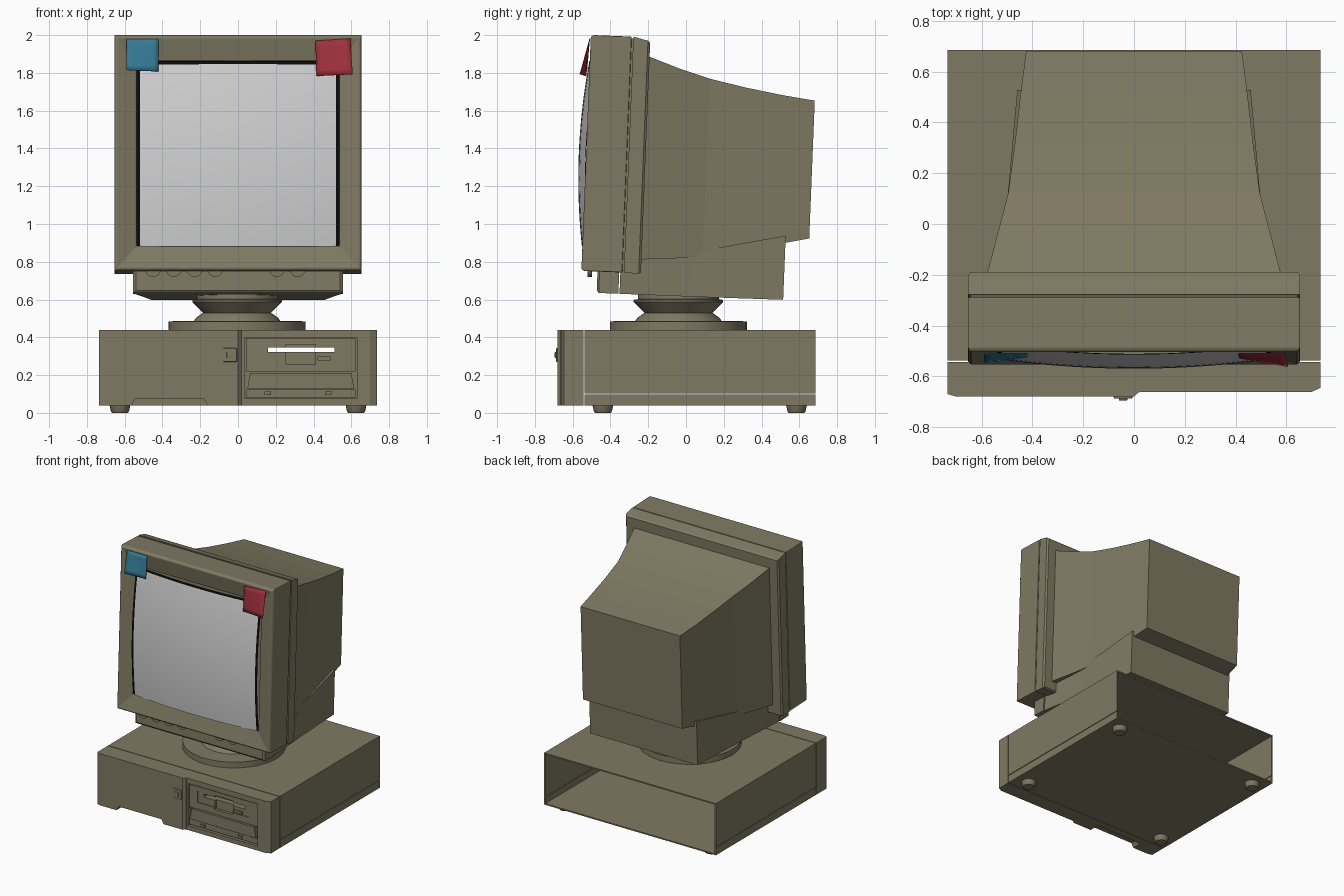
import bpy, bmesh, math
from mathutils import Matrix, Vector

cube = bpy.data.objects.get("Cube")
if cube:
    bpy.data.objects.remove(cube)


def material(name, rgb):
    m = bpy.data.materials.new(name)
    m.use_nodes = True
    m.diffuse_color = (*rgb, 1)
    m.node_tree.nodes["Principled BSDF"].inputs["Base Color"].default_value = (*rgb, 1)
    return m


BEIGE = material("beige plastic", (0.216, 0.195, 0.125))
GLASS = material("grey screen glass", (0.64, 0.64, 0.64))
BLACK = material("black screen border", (0.003, 0.003, 0.003))
TEAL = material("teal paper", (0.035, 0.2, 0.31))
RED = material("red paper", (0.34, 0.03, 0.045))

# The display leans back slightly around its middle
PIVOT = Vector((0, 0, 1.375))
TILT = Matrix.Translation(PIVOT) @ Matrix.Rotation(-0.04, 4, 'X') @ Matrix.Translation(-PIVOT)


def finish(name, bm, mats=(BEIGE,), tilt=False, bevel=0, smooth=False):
    bmesh.ops.recalc_face_normals(bm, faces=bm.faces)
    if tilt:
        bm.transform(TILT)
    me = bpy.data.meshes.new(name)
    bm.to_mesh(me)
    bm.free()
    ob = bpy.data.objects.new(name, me)
    bpy.context.collection.objects.link(ob)
    for m in mats:
        me.materials.append(m)
    if bevel:
        mod = ob.modifiers.new("soft edges", 'BEVEL')
        mod.width, mod.segments, mod.limit_method = bevel, 2, 'ANGLE'
    if smooth:
        bpy.ops.object.select_all(action='DESELECT')
        ob.select_set(True)
        bpy.context.view_layer.objects.active = ob
        bpy.ops.object.shade_smooth_by_angle(angle=math.radians(30))
    return ob


def box(name, x, y, z, **kw):
    bm = bmesh.new()
    bmesh.ops.create_cube(bm, size=1)
    for v in bm.verts:
        v.co = [lo + (c + 0.5) * (hi - lo) for c, (lo, hi) in zip(v.co, (x, y, z))]
    return finish(name, bm, **kw)


def loft(name, rings, **kw):
    """Skin rectangles given as (y, half width, bottom, top)."""
    bm = bmesh.new()
    loops = [[bm.verts.new(p) for p in ((-w, y, a), (w, y, a), (w, y, b), (-w, y, b))]
             for y, w, a, b in rings]
    for p, q in zip(loops, loops[1:]):
        for i in range(4):
            j = (i + 1) % 4
            bm.faces.new((p[i], p[j], q[j], q[i]))
    bm.faces.new(loops[0])
    bm.faces.new(loops[-1])
    return finish(name, bm, **kw)


def prism(name, points, lo, hi, axis, **kw):
    """Extrude a profile along z (x, y points) or y (x, z points)."""
    bm = bmesh.new()
    place = (lambda p, d: (*p, d)) if axis == 'z' else (lambda p, d: (p[0], d, p[1]))
    face = bm.faces.new([bm.verts.new(place(p, lo)) for p in points])
    new = bmesh.ops.extrude_face_region(bm, geom=[face])["geom"]
    move = Vector(place((0, 0), hi - lo))
    bmesh.ops.translate(bm, vec=move, verts=[g for g in new if isinstance(g, bmesh.types.BMVert)])
    return finish(name, bm, **kw)


def lathe(name, profile, x, y, **kw):
    bm = bmesh.new()
    n = 40
    loops = [[bm.verts.new((x + r * math.cos(2 * math.pi * i / n),
                            y + r * math.sin(2 * math.pi * i / n), z)) for i in range(n)]
             for r, z in profile]
    for p, q in zip(loops, loops[1:]):
        for i in range(n):
            j = (i + 1) % n
            bm.faces.new((p[i], p[j], q[j], q[i]))
    bm.faces.new(loops[0])
    bm.faces.new(loops[-1])
    return finish(name, bm, smooth=True, **kw)


def cut(ob, *cutters):
    """Subtract the cutters, bake the result and drop them."""
    for c in cutters:
        mod = ob.modifiers.new("cut", 'BOOLEAN')
        mod.object, mod.operation, mod.solver = c, 'DIFFERENCE', 'EXACT'
    bpy.context.view_layer.update()
    baked = bpy.data.meshes.new_from_object(ob.evaluated_get(bpy.context.evaluated_depsgraph_get()))
    ob.modifiers.clear()
    ob.data = baked
    for c in cutters:
        bpy.data.objects.remove(c)


# Case: sheet cover over a tray, open at the back
W, T = 0.735, 0.01
DEPTH = (-0.538, 0.685)
box("case_top", (-W, W), DEPTH, (0.43, 0.44))
box("case_bottom", (-W, W), DEPTH, (0.04, 0.05))
for side, s in (("left", 1), ("right", -1)):
    wall = sorted((s * W, s * (W - T)))
    box(f"case_{side}_wall", wall, DEPTH, (0.103, 0.43))
    box(f"tray_{side}_wall", wall, DEPTH, (0.05, 0.098))
    for end, y in (("front", -0.44), ("back", 0.585)):
        lathe(f"{end}_{side}_foot", [(0.042, 0), (0.048, 0.008), (0.056, 0.045)], s * 0.625, y)

# Front panel with a foot notch, drive bay and through slot
panel = prism("front_panel", [(-W, -0.543), (-W, -0.67), (-0.7, -0.68), (0, -0.68), (0.02, -0.662),
                              (0.7, -0.662), (W, -0.645), (W, -0.543)], 0.04, 0.44, 'z')
SLOT = ((0.16, 0.51), (-1, -0.4), (0.322, 0.345))
cut(panel,
    prism("notch", [(-0.57, 0.03), (-0.545, 0.073), (-0.18, 0.073), (-0.155, 0.03)], -1, -0.6, 'y'),
    box("bay", (0.035, 0.63), (-1, -0.625), (0.075, 0.4)),
    box("slot", *SLOT))
box("panel_seam", (0.019, 0.022), (-0.664, -0.6), (0.045, 0.435))

# Floppy drive face, flap below it and small controls
drive = box("drive_face", (0.042, 0.622), (-0.652, -0.62), (0.218, 0.393))
cut(drive, box("slot", *SLOT),
    box("slot_bevel", (0.11, 0.54), (-1, -0.645), (0.27, 0.36)),
    box("finger_recess", (0.255, 0.41), (-1, -0.63), (0.255, 0.362)))
box("eject_button", (0.42, 0.49), (-0.657, -0.63), (0.278, 0.298))
prism("lower_flap", [(0.05, 0.13), (0.615, 0.13), (0.6, 0.212), (0.065, 0.212)], -0.66, -0.62, 'y')
box("lower_strip", (0.042, 0.622), (-0.65, -0.62), (0.082, 0.124))
for name, x in (("drive_light", 0.14), ("drive_button", 0.46)):
    box(name, (x, x + 0.035), (-0.658, -0.64), (0.095, 0.112))

# Power switch
box("power_surround", (-0.08, -0.006), (-0.688, -0.67), (0.27, 0.343), bevel=0.004)
box("power_button", (-0.06, -0.026), (-0.695, -0.68), (0.29, 0.323), bevel=0.003)

# Swivel stand
lathe("swivel_stand", [(0.362, 0.44), (0.362, 0.485), (0.23, 0.486), (0.215, 0.505), (0.18, 0.53),
                       (0.185, 0.535), (0.237, 0.588), (0.237, 0.598), (0.215, 0.602),
                       (0.215, 0.645)], -0.005, -0.04)

# Monitor skirt, front and rear parts
loft("skirt_front", [(-0.443, 0.54, 0.63, 0.8), (-0.432, 0.555, 0.617, 0.8),
                     (-0.328, 0.555, 0.617, 0.8)], tilt=True)
loft("skirt_rear", [(-0.322, 0.55, 0.617, 0.8), (0.05, 0.505, 0.617, 0.85),
                    (0.545, 0.46, 0.62, 0.96)], tilt=True)

# Monitor casing: dished front frame, seam groove and rear rim
loft("monitor_bezel", [(-0.312, 0.655, 0.73, 1.98), (-0.515, 0.655, 0.73, 1.98),
                       (-0.53, 0.643, 0.742, 1.968), (-0.5, 0.537, 0.863, 1.843),
                       (-0.42, 0.532, 0.867, 1.838)], tilt=True, bevel=0.006)
loft("seam_groove", [(-0.315, 0.645, 0.74, 1.97), (-0.3, 0.645, 0.74, 1.97)], tilt=True)
loft("rear_rim", [(-0.303, 0.655, 0.73, 1.98), (-0.225, 0.655, 0.727, 1.962),
                  (-0.213, 0.645, 0.735, 1.952)], tilt=True)
loft("monitor_body", [(-0.22, 0.58, 0.803, 1.88), (-0.05, 0.536, 0.815, 1.82),
                      (0.11, 0.495, 0.83, 1.774), (0.3, 0.47, 0.87, 1.735),
                      (0.5, 0.447, 0.912, 1.702), (0.67, 0.425, 0.95, 1.68)], tilt=True)

# Domed screen with a black border
N = 16
inner = [-1 + 2 * i / N for i in range(N + 1)]
xs = [-0.537] + [0.52 * t for t in inner] + [0.537]
zs = [0.86 + 0.965 * (t + 1) / 2 for t in inner] + [1.842]
bm = bmesh.new()
grid = [[bm.verts.new((x, -0.567 + 0.13 * x * x + 0.15 * (z - 1.35) ** 2, z)) for x in xs] for z in zs]
for r, (lo, hi) in enumerate(zip(grid, grid[1:])):
    for c in range(len(xs) - 1):
        f = bm.faces.new((lo[c], lo[c + 1], hi[c + 1], hi[c]))
        f.smooth = True
        f.material_index = int(r == N or c in (0, N + 1))
finish("screen", bm, mats=(GLASS, BLACK), tilt=True)

# Thumb wheels under the bezel
for i, x in enumerate((-0.45, -0.34, -0.23, -0.12, 0.205, 0.315)):
    bm = bmesh.new()
    bmesh.ops.create_cone(bm, cap_ends=True, segments=20, radius1=0.042, radius2=0.042, depth=0.024,
                          matrix=Matrix.Translation((x, -0.51, 0.762)) @ Matrix.Rotation(math.pi / 2, 4, 'X'))
    finish(f"thumb_wheel_{i + 1}", bm)


# Paper notes whose outer lower corner curls forward
def note(name, mat, corners, curl):
    bm = bmesh.new()
    tl, tr, br, bl = (Vector(c) for c in corners)
    n = 6
    rows = []
    for j in range(n + 1):
        v = j / n
        row = []
        for i in range(n + 1):
            u = i / n
            p = tl.lerp(tr, u).lerp(bl.lerp(br, u), v)
            out = u if tl.x > 0 else 1 - u
            y = -0.512 + 0.04 * (p.y - 1.9) - 0.002 - curl * v * (0.25 + 0.75 * out)
            row.append(bm.verts.new((p.x, y, p.y)))
        rows.append(row)
    for lo, hi in zip(rows, rows[1:]):
        for i in range(n):
            bm.faces.new((lo[i], lo[i + 1], hi[i + 1], hi[i])).smooth = True
    ob = finish(name, bm, mats=(mat,))
    ob.modifiers.new("paper", 'SOLIDIFY').thickness = 0.002


note("teal_note", TEAL, [(-0.59, 1.98), (-0.42, 1.98), (-0.42, 1.807), (-0.59, 1.815)], 0.032)
note("red_note", RED, [(0.41, 1.97), (0.595, 1.982), (0.607, 1.793), (0.415, 1.783)], 0.045)
